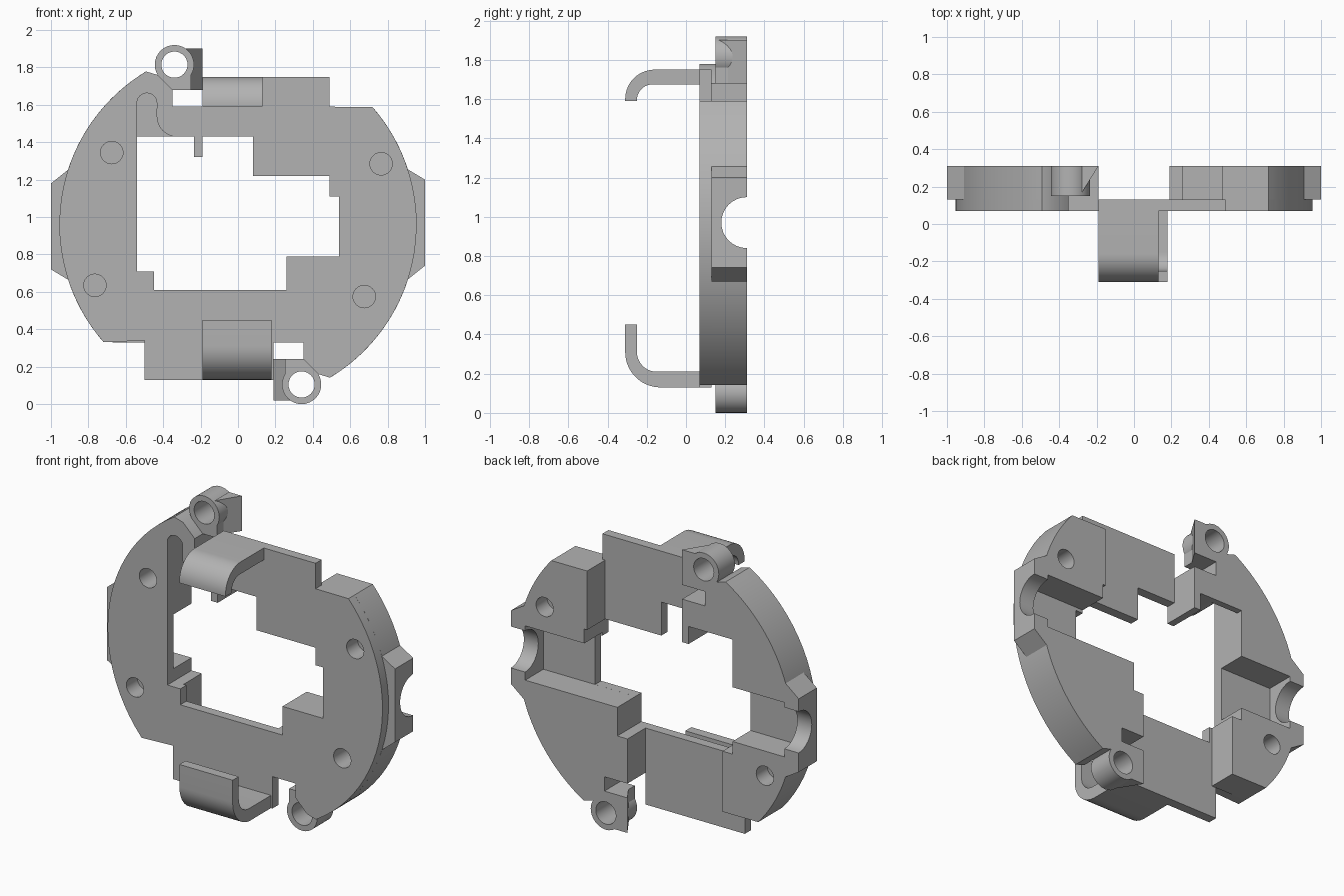
import bpy, bmesh, math

cube = bpy.data.objects.get("Cube")
if cube:
    bpy.data.objects.remove(cube)

MID = 0.96                                  # height of the ring centre
FRONT, STEP, BACK = 0.07, 0.13, 0.31        # depth planes

grey = bpy.data.materials.new("plain_grey")
grey.use_nodes = True
GREY = (0.45, 0.45, 0.45, 1)
grey.diffuse_color = GREY
grey.node_tree.nodes["Principled BSDF"].inputs["Base Color"].default_value = GREY
parts = []


def arc(cx, cy, r, a0, a1, n=24):
    steps = [math.radians(a0 + (a1 - a0) * i / n) for i in range(n + 1)]
    return [(cx + r * math.cos(a), cy + r * math.sin(a)) for a in steps]


def circle(cx, cy, r, n=32):
    return arc(cx, cy, r, 0, 360, n)[:-1]


def rect(x0, x1, z0, z1):
    return [(x0, z0), (x1, z0), (x1, z1), (x0, z1)]


def prism(name, outline, lo, hi, axis="y", flip=False, cutters=(), helper=False):
    """Extrude an outline along an axis; flip gives the half-turned twin."""
    place = {"y": lambda a, b, d: (a, d, b),
             "x": lambda a, b, d: (d, a, b),
             "z": lambda a, b, d: (a, b, d)}[axis]
    bm = bmesh.new()
    rings = [[bm.verts.new(place(a, b, d)) for a, b in outline] for d in (lo, hi)]
    for ring in rings:
        bm.faces.new(ring)
    count = len(outline)
    for i in range(count):
        j = (i + 1) % count
        bm.faces.new((rings[0][i], rings[0][j], rings[1][j], rings[1][i]))
    if flip:
        for v in bm.verts:
            v.co.x, v.co.z = -v.co.x, 2 * MID - v.co.z
    bmesh.ops.recalc_face_normals(bm, faces=bm.faces)
    mesh = bpy.data.meshes.new(name)
    bm.to_mesh(mesh)
    bm.free()
    mesh.materials.append(grey)
    ob = bpy.data.objects.new(name, mesh)
    bpy.context.collection.objects.link(ob)
    if helper:
        ob.hide_render = True
        ob.hide_set(True)
        ob.display_type = "WIRE"
        return ob
    for cutter in cutters:
        mod = ob.modifiers.new("cut", "BOOLEAN")
        mod.operation, mod.solver, mod.object = "DIFFERENCE", "EXACT", cutter
    bpy.context.view_layer.objects.active = ob
    for mod in list(ob.modifiers):
        bpy.ops.object.modifier_apply(modifier=mod.name)
    parts.append(ob)
    return ob


def cutter(name, *args, **kw):
    return prism(name, *args, helper=True, **kw)


# Cutters: stepped window, cable slot, screw holes, side notch
window = cutter("window_cutter", [
    (-0.54, 1.43), (0.08, 1.43), (0.08, 1.22), (0.49, 1.22), (0.49, 1.11),
    (0.54, 1.11), (0.54, 0.79), (0.26, 0.79), (0.26, 0.61), (-0.45, 0.61),
    (-0.45, 0.71), (-0.54, 0.71)], 0, 0.4)
slot = cutter("slot_cutter", [(-0.54, 1.4)] + arc(-0.487, 1.61, 0.053, 180, 0, 12)
              + arc(-0.324, 1.54, 0.111, 180, 270, 8) + [(-0.324, 1.4)], 0, 0.27)
blind_holes, near_holes, far_holes = [], [], []
for flip in (False, True):
    blind_holes.append(cutter("blind_hole_cutter", circle(-0.675, 1.345, 0.06),
                              0, 0.22, flip=flip))
    near_holes.append(cutter("near_hole_cutter", circle(0.765, 1.285, 0.06),
                             0, 0.18, flip=flip))
    far_holes.append(cutter("far_hole_cutter", circle(0.765, 1.285, 0.06),
                            0.2, 0.4, flip=flip))
notch = cutter("notch_cutter", circle(BACK, 0.97, 0.13), -1.2, 1.2, axis="x")

# Thin front plate
corner = [(-0.19, 1.59), (-0.35, 1.59), (-0.35, 1.68), (-0.43, 1.76)]
corner_twin = [(-x, 2 * MID - z) for x, z in corner]
prism("front_plate",
      arc(0, MID, 0.955, -59, 41.2) + [(0.49, 1.59), (0.49, 1.75), (-0.19, 1.75)]
      + corner + arc(0, MID, 0.955, 121, 221.2)
      + [(-0.5, 0.34), (-0.5, 0.13), (0.19, 0.13)] + corner_twin,
      FRONT, STEP, cutters=[window, slot] + blind_holes + near_holes)

for i, flip in enumerate((False, True)):
    side = ("upper_right_", "lower_left_")[i]
    other = ("upper_left_", "lower_right_")[i]
    # Large thick segment behind the plate
    prism(side + "segment", [(-0.19, 1.13), (-0.19, 1.59)] + corner[1:]
          + arc(0, MID, 0.955, 121, 169.7) + [], STEP, BACK, flip=flip,
          cutters=[window, blind_holes[i]] + ([] if flip else [slot]))
    # Small screw block
    prism(other + "block", [(0.47, 1.13)] + arc(0, MID, 0.955, 10.3, 41.2)
          + [(0.47, 1.59)], STEP, BACK, flip=flip,
          cutters=[window, near_holes[i], far_holes[i]])
    # Side tab with a half-round notch
    prism(("left", "right")[i] + "_tab",
          [(0.9, 1.26), (1, 1.2), (1, 0.74), (0.9, 0.66)],
          STEP, BACK, flip=flip, cutters=[notch])
    # Eyelet: ring, neck and sloped wedge
    eye = cutter("eyelet_cutter", circle(-0.34, 1.815, 0.07), 0, 0.4, flip=flip)
    prism(side + "eyelet", circle(-0.34, 1.815, 0.105), 0.15, BACK, flip=flip,
          cutters=[eye])
    prism(side + "eyelet_neck", [(-0.25, 1.68), (-0.35, 1.68), (-0.43, 1.76),
          (-0.44, 1.8), (-0.34, 1.83), (-0.25, 1.83)], 0.15, BACK, flip=flip,
          cutters=[eye])
    prism(side + "eyelet_wedge",
          [(-0.19, BACK), (-0.29, 0.15), (-0.32, 0.15), (-0.32, BACK)],
          1.68, 1.9, axis="z", flip=flip, cutters=[eye])

# Small peg hanging into the window
prism("window_peg", rect(-0.235, -0.19, 1.32, 1.44), FRONT, BACK)

# Curved hooks reaching forward
prism("lower_hook", [(0.08, 0.13)] + arc(-0.13, 0.31, 0.18, 270, 180, 14)
      + [(-0.31, 0.45), (-0.25, 0.45)] + arc(-0.15, 0.31, 0.1, 180, 270, 10)
      + [(0.08, 0.21)], -0.19, 0.18, axis="x")
prism("upper_hook", [(0.08, 1.75)] + arc(-0.16, 1.6, 0.15, 90, 180, 14)
      + [(-0.31, 1.59), (-0.25, 1.59)] + arc(-0.17, 1.595, 0.08, 180, 90, 10)
      + [(0.08, 1.675)], -0.19, 0.13, axis="x")

# Smooth the round walls, keep edges sharp
bpy.ops.object.select_all(action="DESELECT")
for ob in parts:
    ob.select_set(True)
bpy.context.view_layer.objects.active = parts[0]
bpy.ops.object.shade_smooth_by_angle(angle=math.radians(30))
